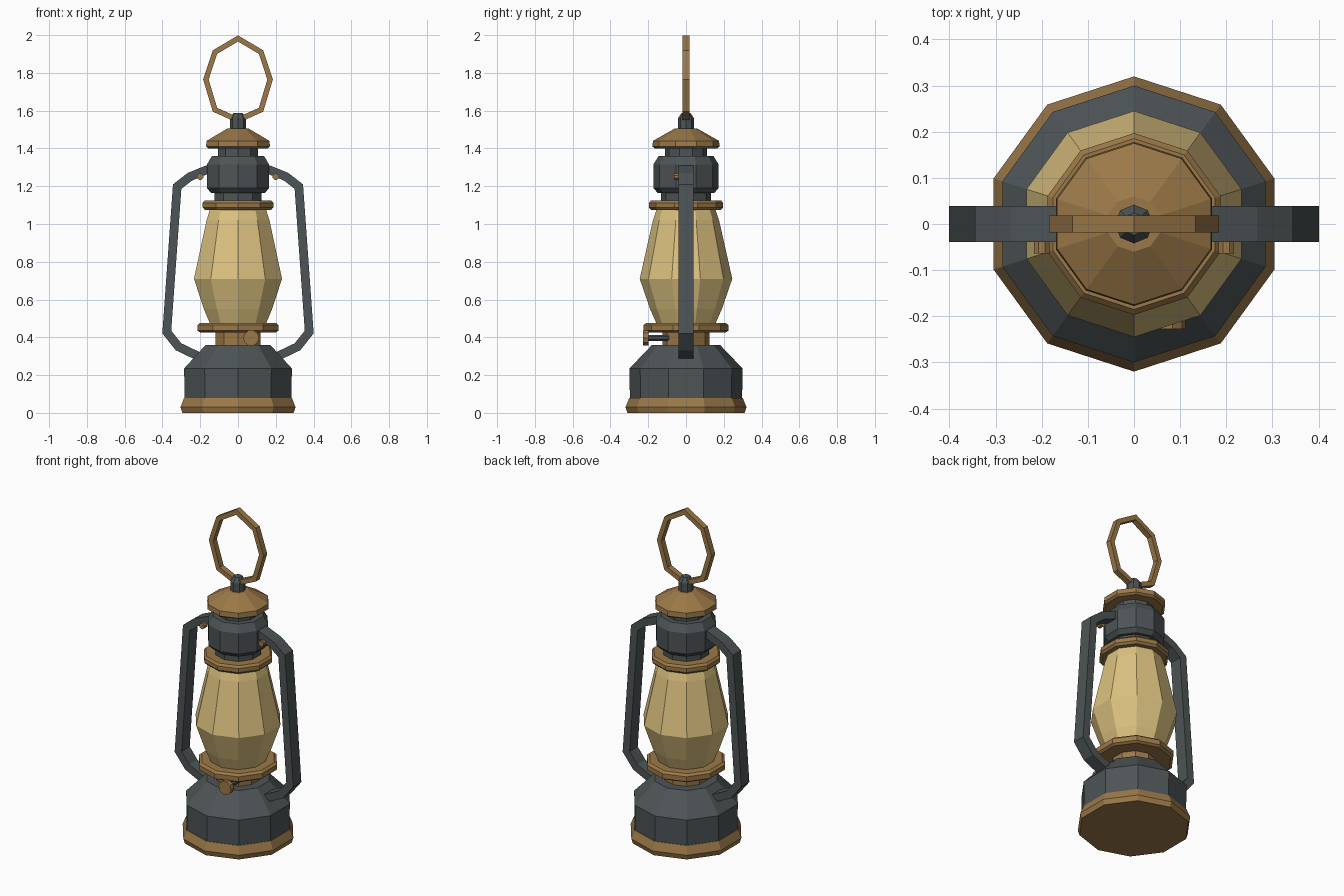
import bpy, bmesh, math
from mathutils import Vector

cube = bpy.data.objects.get("Cube")
if cube:
    bpy.data.objects.remove(cube, do_unlink=True)


def material(name, color):
    m = bpy.data.materials.new(name)
    m.use_nodes = True
    m.diffuse_color = (*color, 1)
    m.node_tree.nodes["Principled BSDF"].inputs["Base Color"].default_value = (*color, 1)
    return m


IRON = material("dark iron", (0.075, 0.088, 0.092))
BRASS = material("aged brass", (0.33, 0.19, 0.065))
GLASS = material("amber glass", (0.72, 0.54, 0.215))


def finish(name, bm, mat):
    bmesh.ops.recalc_face_normals(bm, faces=bm.faces)
    mesh = bpy.data.meshes.new(name)
    bm.to_mesh(mesh)
    bm.free()
    mesh.materials.append(mat)
    ob = bpy.data.objects.new(name, mesh)
    bpy.context.collection.objects.link(ob)
    return ob


def lathe(name, profile, mat, sides=10):
    """Faceted solid turned around z from (radius, height) pairs."""
    bm = bmesh.new()
    rings = []
    for r, z in profile:
        angles = [math.pi / 2 + math.tau * i / sides for i in range(sides)]
        rings.append([bm.verts.new((r * math.cos(a), r * math.sin(a), z)) for a in angles])
    for low, high in zip(rings, rings[1:]):
        for i in range(sides):
            j = (i + 1) % sides
            bm.faces.new((low[i], low[j], high[j], high[i]))
    bm.faces.new(rings[0])
    bm.faces.new(rings[-1])
    return finish(name, bm, mat)


def strap(name, path, width, depth, mat, closed=False):
    """Rectangular bar swept along a mitred path in the xz plane."""
    bm = bmesh.new()
    pts = [Vector(p) for p in path]
    n = len(pts)
    rings = []
    for i, p in enumerate(pts):
        before = pts[i - 1] if closed or i > 0 else None
        after = pts[(i + 1) % n] if closed or i < n - 1 else None
        d1 = (p - before).normalized() if before else (after - p).normalized()
        d2 = (after - p).normalized() if after else d1
        t = (d1 + d2).normalized()
        side = Vector((-t.y, t.x)) * (width / 2 / t.dot(d1))
        corners = [(p + side, -depth), (p + side, depth), (p - side, depth), (p - side, -depth)]
        rings.append([bm.verts.new((q.x, y / 2, q.y)) for q, y in corners])
    for i in range(n if closed else n - 1):
        a, b = rings[i], rings[(i + 1) % n]
        for k in range(4):
            m = (k + 1) % 4
            bm.faces.new((a[k], a[m], b[m], b[k]))
    if not closed:
        bm.faces.new(rings[0])
        bm.faces.new(rings[-1])
    return finish(name, bm, mat)


def rod(name, x, z, y0, y1, radius, mat, sides=8):
    """Short cylinder lying along y."""
    ob = lathe(name, [(radius, y0), (radius, y1)], mat, sides)
    ob.rotation_euler = (-math.pi / 2, math.pi / sides, 0)
    ob.location = (x, 0, z)
    return ob


# Base and fuel tank
lathe("base_rim", [(0.31, 0), (0.32, 0.03), (0.30, 0.08)], BRASS)
lathe("fuel_tank", [(0.297, 0.08), (0.30, 0.235), (0.18, 0.36)], IRON)

# Burner and globe
lathe("burner_collar", [(0.125, 0.35), (0.125, 0.43)], BRASS)
lathe("lower_flange", [(0.21, 0.425), (0.225, 0.435), (0.225, 0.465), (0.21, 0.477)], BRASS)
lathe("glass_globe", [(0.155, 0.47), (0.19, 0.55), (0.245, 0.71), (0.175, 1.02), (0.155, 1.08)], GLASS)
lathe("upper_flange", [(0.185, 1.075), (0.197, 1.088), (0.197, 1.112), (0.185, 1.125)], BRASS)

# Chimney, cap and finial
lathe("chimney_neck", [(0.132, 1.12), (0.132, 1.17)], IRON)
lathe("chimney", [(0.15, 1.165), (0.173, 1.19), (0.173, 1.315), (0.145, 1.36)], IRON)
lathe("vent_neck", [(0.112, 1.355), (0.112, 1.405)], IRON)
lathe("cap", [(0.165, 1.40), (0.178, 1.41), (0.175, 1.44), (0.06, 1.505)], BRASS)
lathe("finial", [(0.042, 1.49), (0.042, 1.56), (0.024, 1.587)], IRON, 8)

# Side arms and their bolts
for label, s in (("left", 1), ("right", -1)):
    path = [(0.14, 1.295), (0.175, 1.283), (0.255, 1.25), (0.322, 1.198),
            (0.377, 0.428), (0.315, 0.35), (0.2, 0.295)]
    strap(label + "_arm", [(s * x, z) for x, z in path], 0.046, 0.078, IRON)
    rod(label + "_bolt", s * 0.2, 1.25, -0.064, -0.03, 0.018, BRASS)

# Carrying ring
half = [(0.122, 1.91), (0.17, 1.765), (0.122, 1.605)]
loop = [(0, 1.982)] + half + [(0, 1.55)] + [(-x, z) for x, z in reversed(half)]
strap("carrying_ring", loop, 0.028, 0.036, BRASS, closed=True)

# Wick adjuster
rod("wick_shaft", 0.07, 0.397, -0.21, -0.09, 0.017, IRON)
rod("wick_knob", 0.07, 0.397, -0.228, -0.198, 0.042, BRASS, 10)
